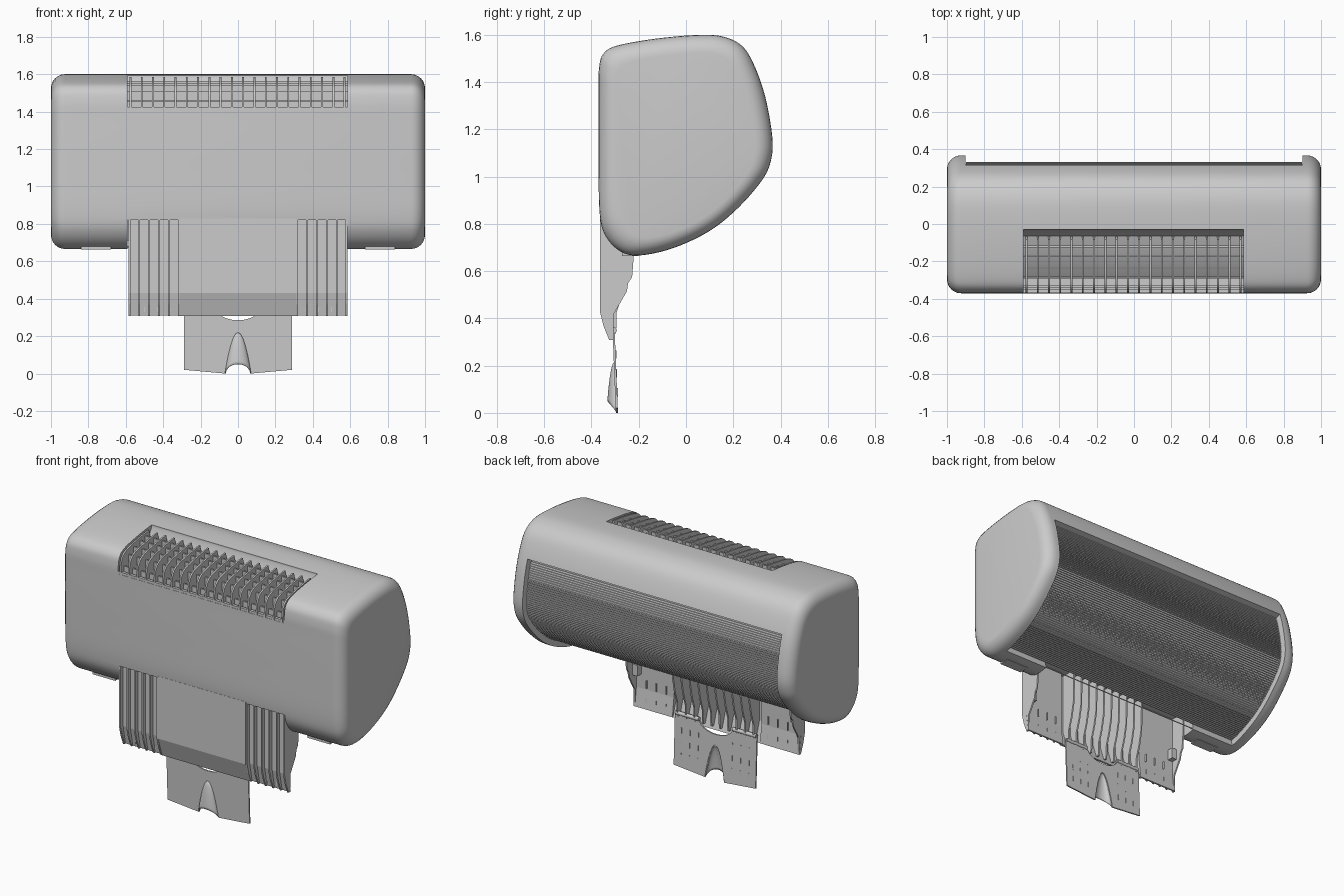
import bpy, bmesh, math

if "Cube" in bpy.data.objects:
    bpy.data.objects.remove(bpy.data.objects["Cube"])

def make(name, verts, faces, smooth=None):
    bm = bmesh.new()
    vs = [bm.verts.new(v) for v in verts]
    for f in faces:
        bm.faces.new([vs[i] for i in f])
    bmesh.ops.recalc_face_normals(bm, faces=bm.faces)
    me = bpy.data.meshes.new(name)
    bm.to_mesh(me)
    bm.free()
    ob = bpy.data.objects.new(name, me)
    bpy.context.collection.objects.link(ob)
    if smooth:
        shade(ob, smooth)
    return ob

def select(ob):
    bpy.ops.object.select_all(action='DESELECT')
    ob.select_set(True)
    bpy.context.view_layer.objects.active = ob

def shade(ob, deg):
    select(ob)
    bpy.ops.object.shade_smooth_by_angle(angle=math.radians(deg))

def loft(name, rings, smooth=None):
    n = len(rings[0])
    faces = [(k*n+i, k*n+(i+1) % n, (k+1)*n+(i+1) % n, (k+1)*n+i)
             for k in range(len(rings)-1) for i in range(n)]
    faces += [tuple(range(n)), tuple(range((len(rings)-1)*n, len(rings)*n))]
    return make(name, [v for r in rings for v in r], faces, smooth)

def prism(name, yz, x0, x1, smooth=None):
    return loft(name, [[(x, y, z) for y, z in yz] for x in (x0, x1)], smooth)

def box(name, x0, x1, y0, y1, z0, z1):
    return prism(name, [(y0, z0), (y1, z0), (y1, z1), (y0, z1)], x0, x1)

def cut(ob, cutter):
    select(ob)
    m = ob.modifiers.new("cut", 'BOOLEAN')
    m.operation, m.solver, m.object = 'DIFFERENCE', 'EXACT', cutter
    bpy.ops.object.modifier_apply(modifier=m.name)
    bpy.data.objects.remove(cutter)

# Side profile (y, z): over the top, down the back, along the belly, up the front
KEYS = [(-.37, 1.1), (-.37, 1.36), (-.368, 1.46), (-.35, 1.52), (-.29, 1.555), (-.12, 1.585),
        (.06, 1.6), (.16, 1.592), (.235, 1.555), (.285, 1.48), (.335, 1.34), (.365, 1.17),
        (.36, 1.07), (.322, .985), (.22, .867), (.1, .77), (-.05, .699), (-.19, .667),
        (-.275, .682), (-.34, .748), (-.366, .85)]

def spline(keys, sub=5):
    n, out = len(keys), []
    for i in range(n):
        p = [keys[(i+j-1) % n] for j in range(4)]
        for k in range(sub):
            t = k/sub
            out.append(tuple(.5*(2*b + (c-a)*t + (2*a-5*b+4*c-d)*t*t + (3*b-a-3*c+d)*t**3)
                             for a, b, c, d in zip(*p)))
    return out

PROF = spline(KEYS)
N = len(PROF)

def inward(i, d):
    (a, b), (c, e) = PROF[i-1], PROF[(i+1) % N]
    l = math.hypot(c-a, e-b)
    return (PROF[i][0] + d*(e-b)/l, PROF[i][1] - d*(c-a)/l)

# Body with rounded ends
rings, R = [], .075
for side in (-1, 1):
    steps = [math.radians(a) for a in (0, 15, 30, 45, 60, 75, 90)]
    for a in (steps if side > 0 else steps[::-1]):
        ins = R*(1-math.cos(a))
        x = side*(1-R+R*math.sin(a))
        rings.append([(x, y*(1-ins/.37), 1.135+(z-1.135)*(1-ins/.465)) for y, z in PROF])
body = loft("body", rings)

# Recess for the rear grille
arc = [i for i in range(N) if (PROF[i][0] > .1 and PROF[i][1] < 1.41)
       or (-.16 < PROF[i][0] <= .1 and PROF[i][1] < 1)]
cut(body, prism("recess_cutter", [inward(i, .05) for i in arc] +
                [inward(i, -.1) for i in arc[::-1]], -.9, .9))

# Top vent opening and front tray opening
VX0, VX1 = -.59, .585
FLOOR = [(-.065, 1.52), (-.12, 1.5), (-.21, 1.46), (-.28, 1.41)]

def tray_opening():
    return box("tray_cutter", VX0, VX1, -.6, -.14, .5, .82)

cut(body, prism("vent_cutter", [(-.6, 1.41), (-.6, 1.8), (-.03, 1.8), (-.03, 1.58)] + FLOOR, VX0, VX1))
cut(body, tray_opening())
shade(body, 35)

# Rear grille: fine horizontal ribs along the curved back
def along(d, t):
    pts = [inward(i, d) for i in arc]
    lens = [0]
    for p, q in zip(pts, pts[1:]):
        lens.append(lens[-1] + math.dist(p, q))
    s = t*lens[-1]
    for k in range(len(pts)-1):
        if s <= lens[k+1] or k == len(pts)-2:
            u = (s-lens[k])/(lens[k+1]-lens[k])
            return tuple(a+(b-a)*u for a, b in zip(pts[k], pts[k+1]))

RIBS, wave = 70, []
for k in range(RIBS):
    for d, f in ((.043, 0), (.036, .1), (.036, .6), (.043, .7)):
        wave.append(along(d, (k+f)/RIBS))
grille = prism("rear_grille", wave + [inward(i, .06) for i in arc[::-1]], -.898, .898)
cut(grille, tray_opening())

# Vent fins and cross bars
fin = [(y, z-.004) for y, z in PROF if z > 1.41 and y < -.07]
fin = [(-.364, 1.412)] + fin + [(y, z-.004) for y, z in FLOOR]
COUNT = 20
for k in range(COUNT):
    x = VX0+.015 + k*(VX1-VX0-.03)/(COUNT-1)
    prism("vent_fin", fin, x-.005, x+.005)
for y, z in ((-.335, 1.455), (-.29, 1.51), (-.235, 1.54), (-.17, 1.553), (-.12, 1.565)):
    box("vent_bar", VX0, VX1, y-.005, y+.005, z-.05, z)
box("vent_sill", VX0, VX1, -.368, -.35, 1.4, 1.425)

# Feet under both ends
for s in (-1, 1):
    box("foot", s*.76-.08, s*.76+.08, -.27, -.2, .664, .69)

# Tray: flat centre plate, ribbed side bays, side walls
prism("tray_centre", [(-.365, .83), (-.365, .43), (-.324, .308), (-.31, .308), (-.35, .43),
                      (-.35, .83)], -.31, .31)
BLADE = [(-.365, .82), (-.365, .43), (-.35, .37), (-.325, .308), (-.308, .308), (-.325, .43), (-.325, .82)]
WALL = [(-.362, .82), (-.362, .43), (-.322, .31), (-.308, .31), (-.305, .42), (-.25, .515),
        (-.245, .55), (-.228, .575), (-.22, .68), (-.22, .82)]
SPINE = [(-.355, .82), (-.355, .43), (-.318, .33), (-.3, .33), (-.295, .36), (-.295, .42),
         (-.27, .5), (-.25, .6), (-.245, .82)]
for s in (-1, 1):
    lo, hi = sorted((s*.31, s*.585))
    prism("tray_bay", [(-.34, .82), (-.34, .43), (-.316, .31), (-.305, .31), (-.32, .43), (-.32, .82)], lo, hi)
    for k in range(6):
        x = s*(.316 + k*.053)
        prism("tray_rib", BLADE, x-.005, x+.005)
    x = s*.58
    prism("tray_wall", WALL, x-.005, x+.005)
    box("paper_guide", *sorted((s*.54, s*.58)), -.33, -.28, .52, .59)
    # Hinge barrel joining the extension to the tray
    circ = [(-.305+.012*math.cos(a*math.pi/6), .35+.012*math.sin(a*math.pi/6)) for a in range(12)]
    prism("hinge", circ, *sorted((s*.12, s*.285)), 40)
for k in range(10):
    x = -.27 + k*.06
    prism("tray_spine", SPINE, x-.005, x+.005)

# Extension flap with arched finger grip
def lean(z):
    return .012*(.3-z)/.3

arch = [(.07*math.sin(a), .22*math.cos(a)**2) for a in
        [math.radians(v) for v in range(-90, 91, 10)]]
dip = [(.12*math.cos(a), .355-.07*math.sin(a)) for a in
       [math.radians(v) for v in range(0, 181, 15)]]
edge = [(-.29, .355), (-.29, .02)] + arch + [(.29, .02), (.29, .355)] + dip
loft("extension_flap", [[(x, y+lean(z), z) for x, z in edge] for y in (-.309, -.3)])

T, A = 12, 16
verts, faces = [], []
for i in range(T+1):
    t = max(i/T, .004)
    for j in range(A+1):
        a = math.pi*j/A
        z = .22 - t*(.22-.05*math.sin(a))
        verts.append((.07*math.sqrt(t)*math.cos(a),
                      -.303+lean(z)-.04*math.sqrt(t)*math.sin(a), z))
for i in range(T):
    for j in range(A):
        p = i*(A+1)+j
        faces.append((p, p+1, p+A+2, p+A+1))
make("finger_grip", verts, faces, 60).modifiers.new("shell", 'SOLIDIFY').thickness = .005

# Short raised stiffeners on the back of the flap and bays
for s in (-1, 1):
    for x in (.12, .18, .24):
        for z in (.07, .15, .23):
            box("flap_rib", s*x-.002, s*x+.002, -.303+lean(z), -.298+lean(z), z, z+.035)
    for x in (.36, .43, .5):
        for z in (.33, .44):
            box("bay_rib", s*x-.002, s*x+.002, -.325, -.31, z, z+.05)
